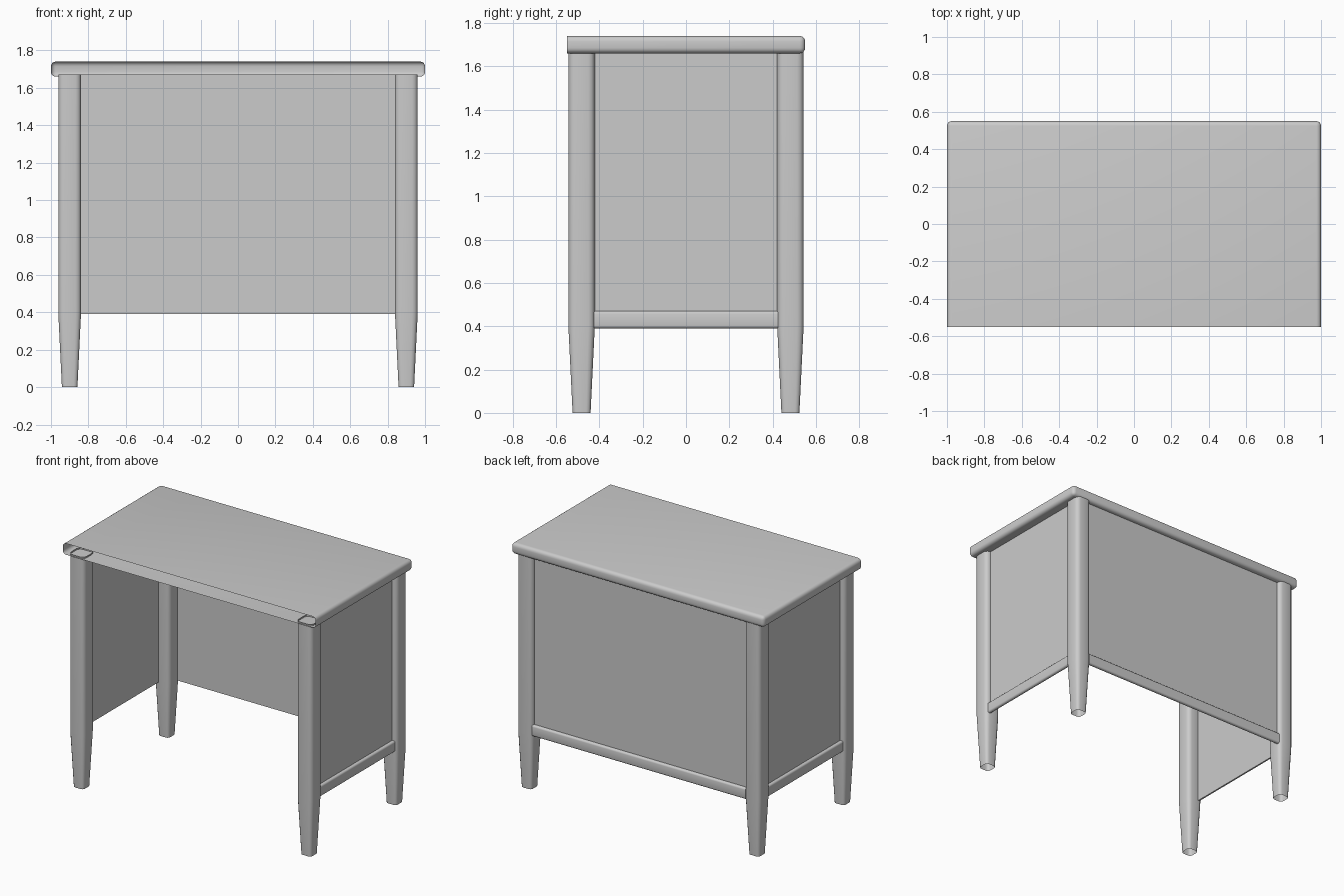
import bpy, bmesh, math
from mathutils import Matrix

if "Cube" in bpy.data.objects:
    bpy.data.objects.remove(bpy.data.objects["Cube"])


def finish(name, bm, mirror=None, angle=40):
    """Turn a bmesh into a named, smooth-shaded object, optionally mirrored."""
    bmesh.ops.recalc_face_normals(bm, faces=bm.faces)
    mesh = bpy.data.meshes.new(name)
    bm.to_mesh(mesh)
    bm.free()
    ob = bpy.data.objects.new(name, mesh)
    bpy.context.collection.objects.link(ob)
    bpy.ops.object.select_all(action='DESELECT')
    bpy.context.view_layer.objects.active = ob
    ob.select_set(True)
    bpy.ops.object.shade_smooth_by_angle(angle=math.radians(angle))
    if mirror:
        mod = ob.modifiers.new("mirror", 'MIRROR')
        mod.use_axis = mirror
        mod.use_mirror_merge = False
    return ob


def sweep(name, profile, half_len, axis, mirror=None):
    """Extrude an open (outward, z) profile along x or y."""
    bm = bmesh.new()
    rows = []
    for s in (-half_len, half_len):
        rows.append([bm.verts.new((o, s, z) if axis == 'y' else (s, o, z))
                     for o, z in profile])
    for i in range(len(profile) - 1):
        bm.faces.new((rows[0][i], rows[1][i], rows[1][i + 1], rows[0][i + 1]))
    if len(profile) > 2:
        bm.faces.new(rows[0])
        bm.faces.new(rows[1])
    ob = finish(name, bm, mirror)
    return ob


def rail_profile(base, out=0.02, z0=0.39, z1=0.47, r=0.013):
    """Raised strip with rounded outer corners, open at the back."""
    pts = [(base, z0)]
    for zc, start in ((z0 + r, -90), (z1 - r, 0)):
        for k in range(4):
            a = math.radians(start + 30 * k)
            pts.append((base + out - r + r * math.cos(a), zc + r * math.sin(a)))
    return pts + [(base, z1)]


# Table top: hollow slab, open at the front, rounded on the other edges
bm = bmesh.new()
bmesh.ops.create_cube(bm, size=1, matrix=Matrix.Translation((0, 0, 1.70))
                      @ Matrix.Diagonal((2.0, 1.10, 0.08, 1)))
front = [f for f in bm.faces if f.calc_center_median().y < -0.5]
bmesh.ops.delete(bm, geom=front, context='FACES_ONLY')
edges = [e for e in bm.edges if not e.is_boundary]
bmesh.ops.bevel(bm, geom=edges, offset=0.025, segments=4, profile=0.5, affect='EDGES')
finish("table_top", bm)

# Legs: rounded square section, straight above and tapered below
bm = bmesh.new()
half, r = 0.061, 0.03
section = []
for q, (sx, sy) in enumerate(((1, 1), (-1, 1), (-1, -1), (1, -1))):
    for k in range(4):
        a = math.radians(90 * q + 30 * k)
        section.append((sx * (half - r) + r * math.cos(a),
                        sy * (half - r) + r * math.sin(a)))
rings = [[bm.verts.new((0.90 + x * s, 0.482 + y * s, z)) for x, y in section]
         for z, s in ((0, 0.68), (0.40, 1), (1.67, 1))]
n = len(section)
for lo, hi in zip(rings, rings[1:]):
    for i in range(n):
        j = (i + 1) % n
        bm.faces.new((lo[i], lo[j], hi[j], hi[i]))
finish("legs", bm, (True, True, False))

# Thin side and back panels
sweep("side_panels", [(0.925, 0.39), (0.925, 1.67)], 0.425, 'y', (True, False, False))
sweep("back_panel", [(0.515, 0.39), (0.515, 1.67)], 0.845, 'x')

# Raised rails along the bottom of the panels
sweep("side_rails", rail_profile(0.925), 0.425, 'y', (True, False, False))
sweep("back_rail", rail_profile(0.515), 0.845, 'x')
